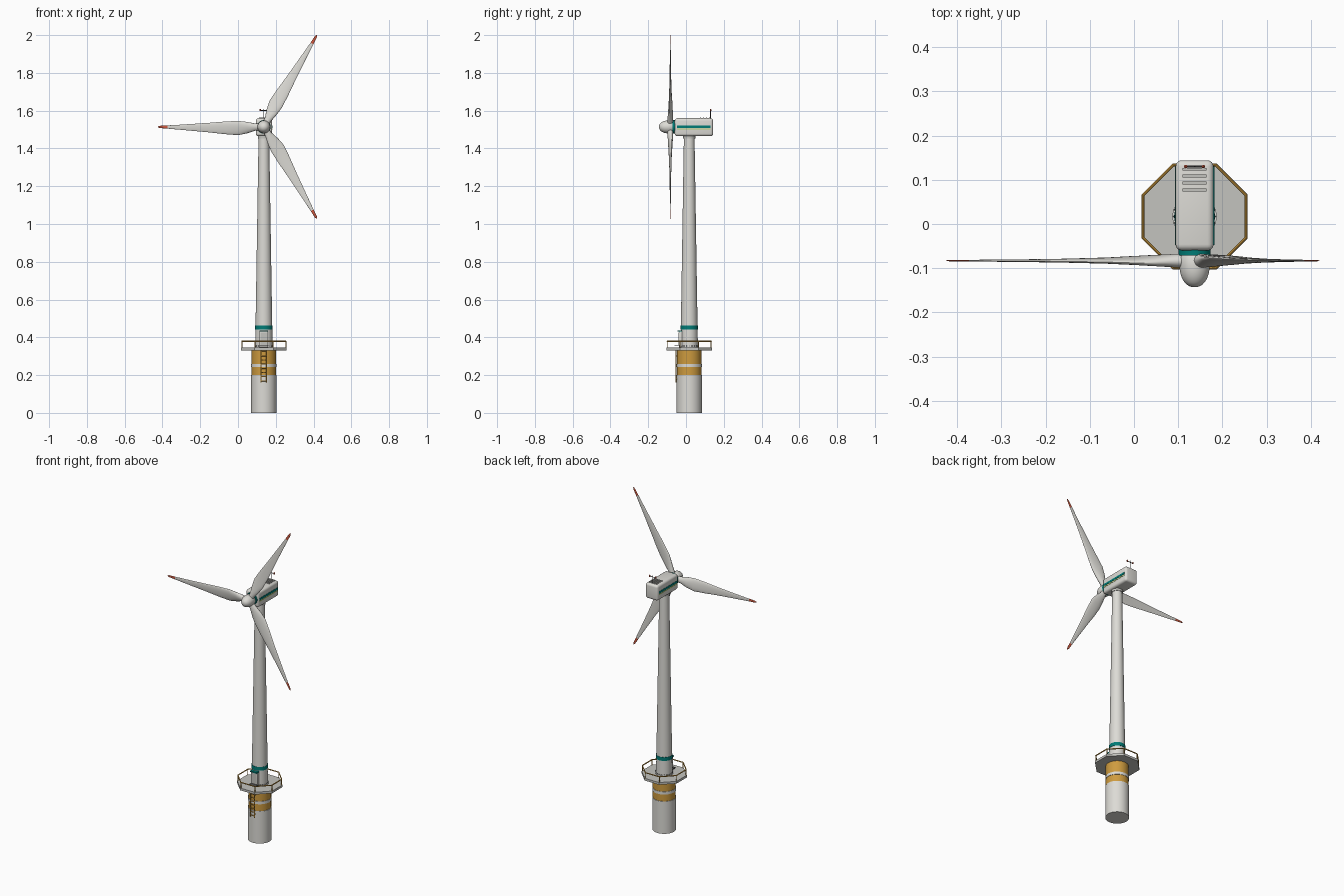
import bpy, bmesh, math
from mathutils import Matrix, Vector

if "Cube" in bpy.data.objects:
    bpy.data.objects.remove(bpy.data.objects["Cube"])

X, Y = 0.137, 0.017            # tower axis
HUB = Vector((X, -0.083, 1.514))


def material(name, r, g, b):
    m = bpy.data.materials.new(name)
    m.use_nodes = True
    m.diffuse_color = (r, g, b, 1)
    m.node_tree.nodes["Principled BSDF"].inputs["Base Color"].default_value = (r, g, b, 1)
    return m


white = material("off white", 0.72, 0.71, 0.67)
grey = material("deck grey", 0.55, 0.55, 0.52)
dark = material("dark grey", 0.08, 0.08, 0.08)
yellow = material("safety yellow", 0.62, 0.33, 0.05)
teal = material("teal", 0.0, 0.2, 0.18)
lime = material("lime", 0.5, 0.65, 0.2)
red = material("signal red", 0.62, 0.1, 0.05)


def finish(name, bm, mats, smooth=True):
    bmesh.ops.recalc_face_normals(bm, faces=bm.faces)
    me = bpy.data.meshes.new(name)
    bm.to_mesh(me)
    bm.free()
    for m in mats:
        me.materials.append(m)
    ob = bpy.data.objects.new(name, me)
    bpy.context.collection.objects.link(ob)
    if smooth:
        bpy.ops.object.select_all(action='DESELECT')
        ob.select_set(True)
        bpy.context.view_layer.objects.active = ob
        bpy.ops.object.shade_smooth_by_angle(angle=math.radians(35))
    return ob


def loft(bm, rings):
    """Skin a list of closed rings of points and cap both ends."""
    rows = [[bm.verts.new(p) for p in ring] for ring in rings]
    n = len(rows[0])
    for a, b in zip(rows, rows[1:]):
        for i in range(n):
            bm.faces.new((a[i], a[(i + 1) % n], b[(i + 1) % n], b[i]))
    bm.faces.new(rows[0][::-1])
    bm.faces.new(rows[-1])


def lathe(name, profile, mat, centre=(X, Y, 0), segs=40, turn=0, along_y=False):
    """Revolve (radius, height) pairs about z, or about y."""
    bm = bmesh.new()
    rings = []
    for r, h in profile:
        ring = []
        for i in range(segs):
            a = math.tau * i / segs + turn
            u, v = r * math.cos(a), r * math.sin(a)
            ring.append(Vector(centre) + Vector((u, h, v) if along_y else (u, v, h)))
        rings.append(ring)
    loft(bm, rings)
    return finish(name, bm, [mat])


def box(name, lo, hi, mat, bevel=0):
    bm = bmesh.new()
    lo, hi = Vector(lo), Vector(hi)
    bmesh.ops.create_cube(bm, size=1, matrix=Matrix.Translation((lo + hi) / 2)
                          @ Matrix.Diagonal((*(hi - lo), 1)))
    if bevel:
        bmesh.ops.bevel(bm, geom=bm.edges[:], offset=bevel, segments=4,
                        profile=0.5, affect='EDGES')
    return finish(name, bm, [mat], bevel > 0)


def tubes(name, pairs, radius, mat, segs=8):
    """Thin straight bars between pairs of points, as one object."""
    bm = bmesh.new()
    for a, b in pairs:
        a, b = Vector(a), Vector(b)
        rot = (b - a).to_track_quat('Z', 'Y').to_matrix().to_4x4()
        bmesh.ops.create_cone(bm, cap_ends=True, segments=segs, radius1=radius,
                              radius2=radius, depth=(b - a).length,
                              matrix=Matrix.Translation((a + b) / 2) @ rot)
    return finish(name, bm, [mat])


# Foundation
lathe("foundation_pile", [(0.067, 0), (0.067, 0.2)], white)
lathe("transition_piece", [(0.0645, 0.2), (0.0645, 0.332)], yellow)
lathe("transition_band", [(0.067, 0.243), (0.067, 0.26)], white)

# Deck with railing
corner = 0.12 / math.cos(math.pi / 8)
lathe("deck", [(corner, 0.331), (corner, 0.345)], grey, segs=8, turn=math.pi / 8)


def deck_point(i, z, r=corner - 0.004):
    a = math.tau * (i + 0.5) / 8
    return (X + r * math.cos(a), Y + r * math.sin(a), z)


tubes("railing_posts", [(deck_point(i, 0.343), deck_point(i, 0.379)) for i in range(8)],
      0.0025, yellow)
tubes("railing_bars", [(deck_point(i, 0.379), deck_point(i + 1, 0.379)) for i in range(8)],
      0.0033, yellow)

# Tower
lathe("tower", [(0.046, 0.345), (0.028, 1.47)], white)
lathe("tower_flange", [(0.05, 0.345), (0.05, 0.352)], white)
lathe("tower_band", [(0.0462, 0.441), (0.0459, 0.463)], teal)
lathe("yaw_collar", [(0.032, 1.452), (0.032, 1.47)], grey)
bolts = [(X + 0.048 * math.cos(math.tau * i / 20), Y + 0.048 * math.sin(math.tau * i / 20))
         for i in range(20)]
tubes("flange_bolts", [((x, y, 0.35), (x, y, 0.356)) for x, y in bolts], 0.002, dark, 6)

# Door
box("door_frame", (X - 0.023, -0.037, 0.347), (X + 0.023, 0.0, 0.432), white, 0.002)
box("door", (X - 0.017, -0.039, 0.36), (X + 0.017, -0.03, 0.426), grey)
box("door_canopy", (X - 0.023, -0.045, 0.43), (X + 0.023, -0.01, 0.437), teal)
box("door_step", (X - 0.024, -0.06, 0.353), (X + 0.024, -0.03, 0.358), dark)

# Ladder
bars = [((X + s * 0.015, -0.054, 0.16), (X + s * 0.015, -0.054, 0.333)) for s in (-1, 1)]
bars += [((X - 0.015, -0.054, 0.17 + i * 0.022), (X + 0.015, -0.054, 0.17 + i * 0.022))
         for i in range(8)]
bars += [((X + s * 0.015, -0.054, z), (X + s * 0.015, -0.04, z))
         for s in (-1, 1) for z in (0.18, 0.3)]
tubes("ladder", bars, 0.0027, yellow)

# Nacelle
box("nacelle", (X - 0.043, -0.06, 1.465), (X + 0.043, 0.144, 1.56), white, 0.014)
for side, s in (("right", -1), ("left", 1)):
    xs = sorted((X + s * 0.04, X + s * 0.0445))
    box(side + "_stripe", (xs[0], -0.048, 1.509), (xs[1], 0.13, 1.522), teal)
    box(side + "_thin_stripe", (xs[0], -0.048, 1.5), (xs[1], 0.13, 1.506), lime)
for i in range(4):
    y = 0.077 + i * 0.0157
    box("roof_vent", (X - 0.027, y - 0.003, 1.555), (X + 0.027, y + 0.003, 1.565), grey)

# Roof mast with warning lights
tubes("mast", [((X, 0.13, 1.555), (X, 0.13, 1.61)),
               ((X - 0.021, 0.13, 1.601), (X + 0.021, 0.13, 1.601))], 0.0018, dark)
for s in (-1, 1):
    lathe("warning_light", [(0.004, 1.598), (0.004, 1.607), (0.001, 1.61)], red,
          (X + s * 0.02, 0.13, 0), 12)

# Hub
lathe("rotor_collar", [(0.036, 0.012), (0.036, 0.025)], teal, HUB, along_y=True)
nose = [(0.03, 0.014), (0.034, 0.008), (0.034, -0.012)]
nose += [(0.034 * math.cos(a) ** 0.9, -0.012 - 0.048 * math.sin(a))
         for a in (math.radians(d) for d in range(10, 90, 10))] + [(0.001, -0.06)]
lathe("spinner", nose, white, HUB, along_y=True)

# Blades: distance, leading and trailing width, thickness, twist in degrees
SECTIONS = [(0.015, 0.016, 0.016, 0.032, 14), (0.045, 0.018, 0.02, 0.03, 13),
            (0.09, 0.027, 0.035, 0.023, 11), (0.135, 0.032, 0.044, 0.017, 9),
            (0.2, 0.029, 0.039, 0.012, 6), (0.3, 0.021, 0.028, 0.008, 4),
            (0.42, 0.013, 0.017, 0.005, 2), (0.51, 0.008, 0.009, 0.004, 0),
            (0.55, 0.006, 0.006, 0.003, 0), (0.561, 0.002, 0.002, 0.002, 0)]
for k in range(3):
    ang = math.radians(180 - 120 * k)
    out = Vector((math.cos(ang), 0, math.sin(ang)))
    across = Vector((-math.sin(ang), 0, math.cos(ang)))
    back = Vector((0, 1, 0))
    rings = []
    for dist, lead, trail, thick, twist in SECTIONS:
        t = math.radians(twist)
        ring = []
        for i in range(24):
            a = math.tau * i / 24
            c = math.cos(a) * (trail if math.cos(a) > 0 else lead)
            d = math.sin(a) * thick / 2
            ring.append(HUB + out * dist + across * (c * math.cos(t) - d * math.sin(t))
                        + back * (c * math.sin(t) + d * math.cos(t)))
        rings.append(ring)
    bm = bmesh.new()
    loft(bm, rings)
    for f in bm.faces:
        f.material_index = int((f.calc_center_median() - HUB).dot(out) > 0.512)
    finish("blade_%d" % (k + 1), bm, [white, red])
